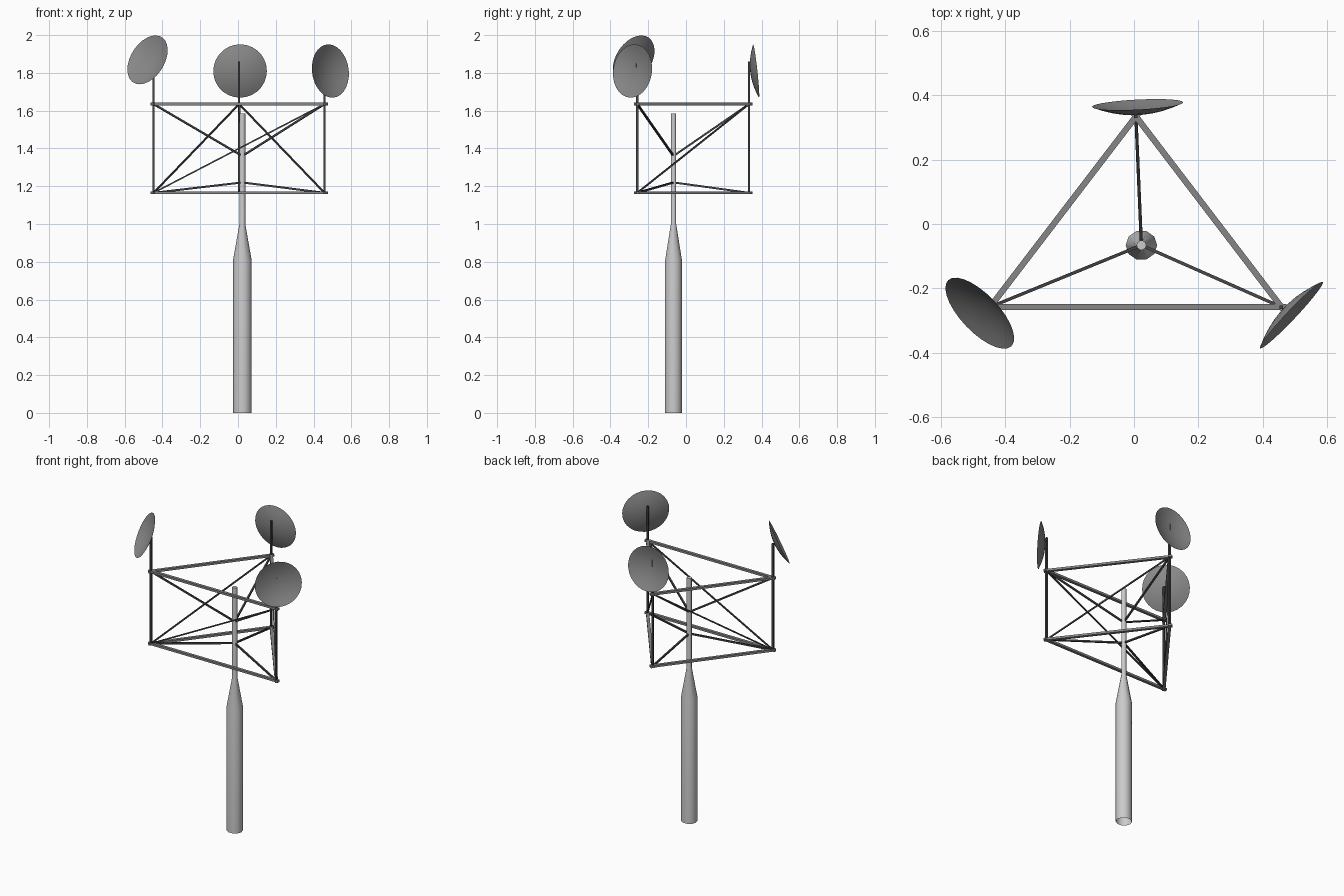
import bpy, bmesh, math
from mathutils import Vector, Matrix

if "Cube" in bpy.data.objects:
    bpy.data.objects.remove(bpy.data.objects["Cube"])


def grey(name, v):
    mat = bpy.data.materials.new(name)
    mat.diffuse_color = (v, v, v, 1)
    mat.use_nodes = True
    mat.node_tree.nodes["Principled BSDF"].inputs["Base Color"].default_value = mat.diffuse_color
    return mat


MAST = grey("mast_grey", 0.58)
RAIL = grey("rail_grey", 0.24)
STRUT = grey("strut_dark", 0.06)
DISH = grey("dish_grey", 0.25)


def add_object(name, bm, mat, smooth=None):
    mesh = bpy.data.meshes.new(name)
    bm.to_mesh(mesh)
    bm.free()
    mesh.materials.append(mat)
    obj = bpy.data.objects.new(name, mesh)
    bpy.context.collection.objects.link(obj)
    if smooth:
        bpy.ops.object.select_all(action='DESELECT')
        obj.select_set(True)
        bpy.context.view_layer.objects.active = obj
        bpy.ops.object.shade_smooth_by_angle(angle=math.radians(smooth))
    return obj


def lathe(bm, profile, sides, ysc=1.0):
    """Rings of (radius, z); returns the list of rings."""
    rings = []
    for r, z in profile:
        rings.append([bm.verts.new((r * math.cos(2 * math.pi * i / sides),
                                    ysc * r * math.sin(2 * math.pi * i / sides), z))
                      for i in range(sides)])
    for a, b in zip(rings, rings[1:]):
        for i in range(sides):
            j = (i + 1) % sides
            bm.faces.new((a[i], a[j], b[j], b[i]))
    return rings


def beam(name, p, q, width, height, mat, extend=0.0):
    """Square bar between two points, width measured horizontally."""
    p, q = Vector(p), Vector(q)
    d = (q - p).normalized()
    up = Vector((0, 0, 1)) if abs(d.z) < 0.99 else Vector((0, 1, 0))
    side = up.cross(d).normalized()
    top = d.cross(side)
    rot = Matrix((d, side, top)).transposed().to_4x4()
    size = Matrix.Diagonal(((q - p).length + 2 * extend, width, height, 1))
    bm = bmesh.new()
    bmesh.ops.create_cube(bm, size=1, matrix=Matrix.Translation((p + q) / 2) @ rot @ size)
    return add_object(name, bm, mat)


# Mast: wide lower tube, taper, thin upper tube, open at the foot
MX, MY = 0.023, -0.066
bm = bmesh.new()
rings = lathe(bm, [(0.049, 0), (0.049, 0.81), (0.0155, 1.0), (0.0155, 1.585)], 10, 0.95)
bm.faces.new(rings[-1])
bmesh.ops.translate(bm, verts=bm.verts, vec=(MX, MY, 0))
add_object("mast", bm, MAST, 40)

# Triangular frame
corners = {"left": (-0.447, -0.258), "right": (0.458, -0.258), "back": (0.006, 0.334)}
LOW, HIGH = 1.165, 1.635
names = list(corners)
for i, a in enumerate(names):
    b = names[(i + 1) % 3]
    for level, z in (("lower", LOW), ("upper", HIGH)):
        beam(f"{level}_rail_{a}_{b}", (*corners[a], z), (*corners[b], z),
             0.019, 0.014, RAIL, 0.016)
    # Corner post and struts to the mast
    beam(f"{a}_post", (*corners[a], LOW), (*corners[a], 1.86), 0.011, 0.011, STRUT)
    beam(f"{a}_lower_strut", (MX, MY, 1.22), (*corners[a], LOW), 0.01, 0.01, STRUT)
    beam(f"{a}_upper_strut", (MX, MY, 1.36), (*corners[a], HIGH), 0.01, 0.01, STRUT)

# Diagonal braces across each face
for low, high in (("left", "right"), ("left", "back"), ("right", "back")):
    beam(f"{low}_{high}_brace", (*corners[low], LOW), (*corners[high], HIGH),
         0.008, 0.008, STRUT)

# Dishes: shallow bowls, hollow side facing outward and slightly up
R, DEPTH = 0.142, 0.031
dishes = {
    "left": ((-0.479, -0.277, 1.869), (-0.67, -0.64, 0.42)),
    "right": ((0.489, -0.283, 1.81), (0.72, -0.68, 0.10)),
    "back": ((0.011, 0.371, 1.81), (-0.05, 1.0, 0.11)),
}
for name, (centre, normal) in dishes.items():
    bm = bmesh.new()
    fr = (0.2, 0.4, 0.6, 0.8, 1.0)
    rings = lathe(bm, [(R * f, DEPTH * (f * f - 1)) for f in fr], 28)
    tip = bm.verts.new((0, 0, -DEPTH))
    for i in range(28):
        bm.faces.new((tip, rings[0][(i + 1) % 28], rings[0][i]))
    rot = Vector(normal).to_track_quat('Z', 'Y').to_matrix().to_4x4()
    bmesh.ops.transform(bm, matrix=Matrix.Translation(centre) @ rot, verts=bm.verts)
    add_object(f"{name}_dish", bm, DISH, 40)
